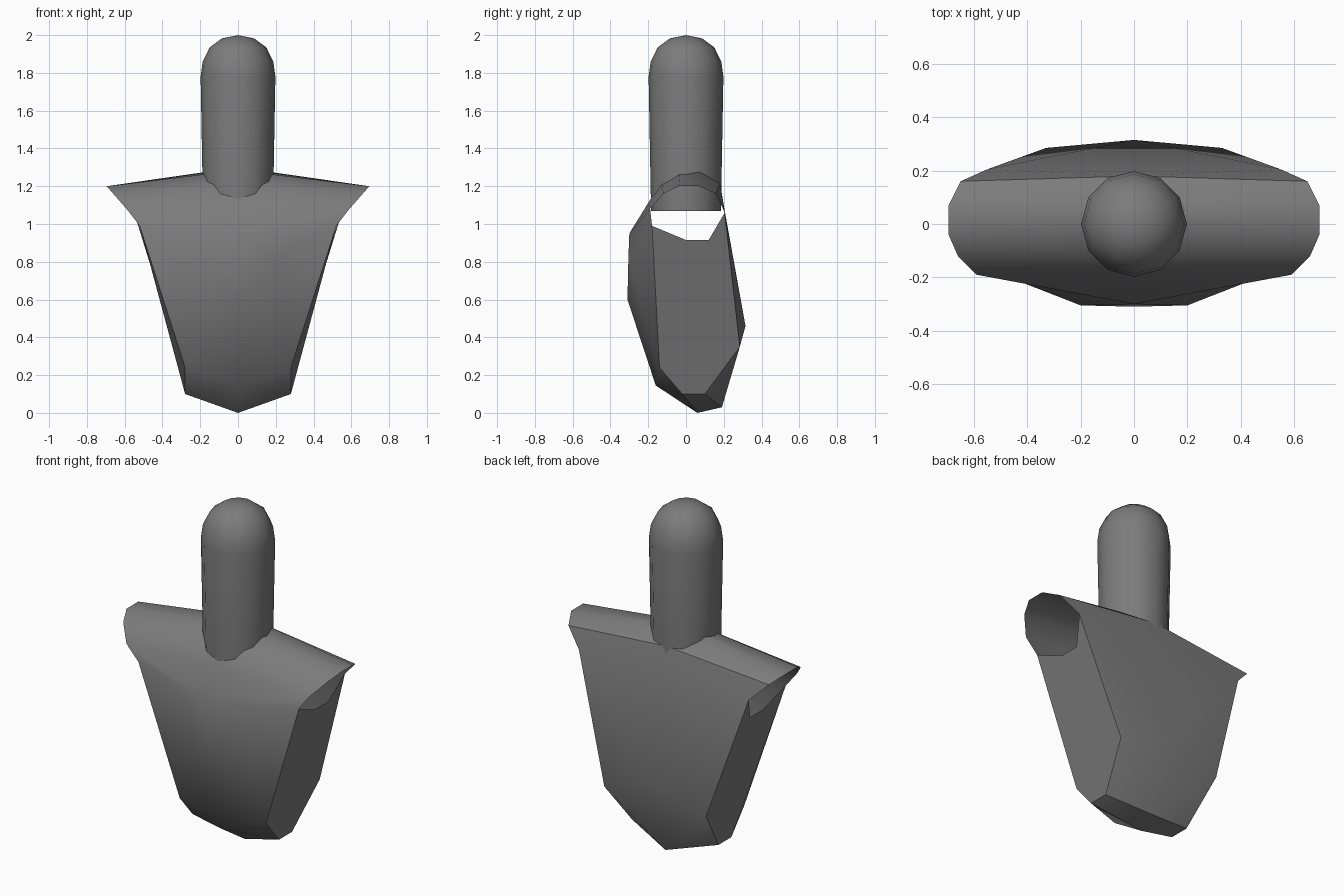
import bpy, bmesh, math

if "Cube" in bpy.data.objects:
    bpy.data.objects.remove(bpy.data.objects["Cube"])

grey = bpy.data.materials.new("dark grey")
grey.diffuse_color = (0.2, 0.2, 0.2, 1)
grey.use_nodes = True
grey.node_tree.nodes["Principled BSDF"].inputs["Base Color"].default_value = grey.diffuse_color


def finish(name, bm, angle):
    bmesh.ops.recalc_face_normals(bm, faces=bm.faces)
    me = bpy.data.meshes.new(name)
    bm.to_mesh(me)
    bm.free()
    me.materials.append(grey)
    ob = bpy.data.objects.new(name, me)
    bpy.context.collection.objects.link(ob)
    bpy.ops.object.select_all(action='DESELECT')
    bpy.context.view_layer.objects.active = ob
    ob.select_set(True)
    bpy.ops.object.shade_smooth_by_angle(angle=math.radians(angle))
    return ob


# Torso: half shell with open armholes, mirrored across x
bm = bmesh.new()


def verts(points):
    return [bm.verts.new(p) for p in points]


# centre line over the shoulders, from chest to upper back
ridge = verts([(0, y, z) for y, z in
               [(-.30, .95), (-.195, 1.12), (-.13, 1.22), (-.03, 1.285),
                (.07, 1.30), (.18, 1.22), (.205, 1.07)]])
# rim of the armhole, front to back
rim = verts([(.52, -.18, .99), (.59, -.19, 1.08), (.66, -.12, 1.16),
             (.695, -.04, 1.2), (.695, .07, 1.2), (.65, .16, 1.16),
             (.55, .205, 1.06)])
under = verts([(.5, .12, .915), (.5, 0, .915)])
chest, belly, front_low = verts([(.2, -.305, .82), (0, -.31, .6), (0, -.16, .145)])
corner, low_a, low_b, hip = verts([(.28, -.14, .24), (.28, -.02, .1),
                                   (.28, .10, .1), (.33, .285, .35)])
base_a, base_b, back = verts([(0, .06, 0), (0, .19, .03), (0, .315, .46)])

for i in range(6):
    bm.faces.new((ridge[i], ridge[i + 1], rim[i + 1], rim[i]))
for f in [(ridge[0], rim[0], chest), (ridge[0], chest, belly),
          (belly, chest, corner, front_low), (chest, rim[0], corner),
          (front_low, corner, low_a, base_a), (base_a, low_a, low_b, base_b),
          (base_b, low_b, hip, back), (back, hip, rim[6], ridge[6]),
          (corner, rim[0], under[1], under[0], rim[6], hip, low_b, low_a)]:
    bm.faces.new(f)
geom = bm.verts[:] + bm.edges[:] + bm.faces[:]
bmesh.ops.mirror(bm, geom=geom, axis='X', merge_dist=0.001)
bmesh.ops.remove_doubles(bm, verts=bm.verts, dist=0.001)
finish("torso", bm, 38)

# Neck: round-topped post, open underneath
bm = bmesh.new()
profile = [(.185, 1.07), (.198, 1.78), (.187, 1.86), (.15, 1.935), (.085, 1.983)]
sides = 12
rings = [verts([(r * math.sin(2 * math.pi * k / sides),
                 r * math.cos(2 * math.pi * k / sides), z) for k in range(sides)])
         for r, z in profile]
tip = bm.verts.new((0, 0, 2))
for k in range(sides):
    n = (k + 1) % sides
    for a, b in zip(rings, rings[1:]):
        bm.faces.new((a[k], a[n], b[n], b[k]))
    bm.faces.new((rings[-1][k], rings[-1][n], tip))
finish("neck", bm, 45)
